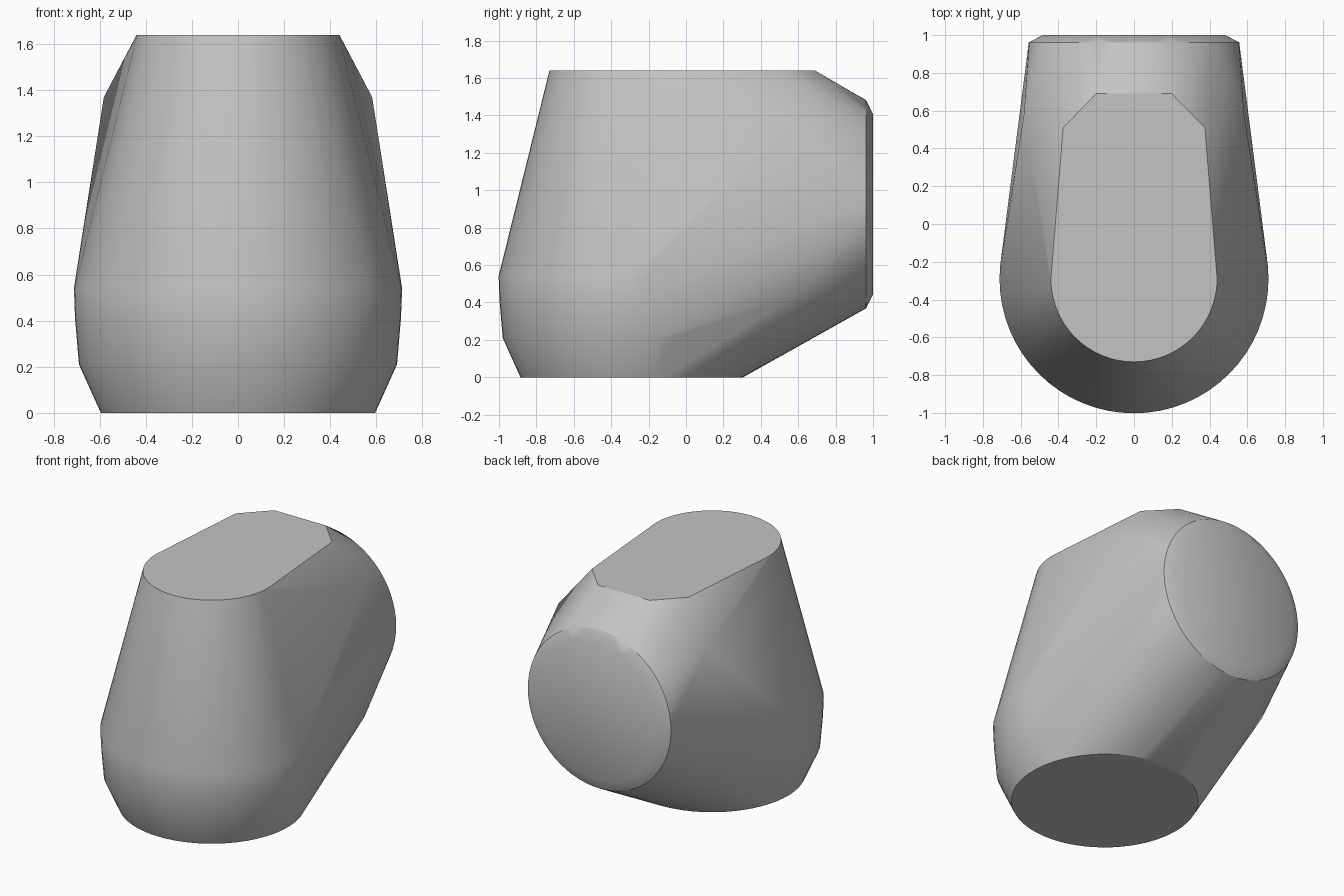
import bpy, bmesh
from math import sin, cos, pi, radians

cube = bpy.data.objects.get("Cube")
if cube:
    bpy.data.objects.remove(cube, do_unlink=True)

# Plain grey material
grey = bpy.data.materials.new("plain grey")
grey.use_nodes = True
colour = (0.55, 0.55, 0.55, 1)
grey.diffuse_color = colour
grey.node_tree.nodes["Principled BSDF"].inputs["Base Color"].default_value = colour

bm = bmesh.new()
CENTRE_Y, BACK_Z, SIDES = -0.29, 0.925, 64


def upright_ring(radius, z, arc=2 * pi, sides=SIDES):
    """Horizontal ring or front arc about the body axis."""
    for i in range(sides + (arc < 2 * pi)):
        a = pi + arc * i / sides
        bm.verts.new((radius * cos(a), CENTRE_Y + radius * sin(a), z))


def back_ring(radius, y, sides):
    """Vertical ring around the rear opening."""
    for i in range(sides):
        a = 2 * pi * i / sides
        bm.verts.new((radius * cos(a), y, BACK_Z + radius * sin(a)))


# Rounded base and belly
for radius, z in ((0.595, 0), (0.69, 0.21), (0.707, 0.41), (0.712, 0.54)):
    upright_ring(radius, z)

# Flat top: round front, chamfered rear corners
upright_ring(0.44, 1.64, pi, SIDES // 2)

# Rear disc with a thin bevel
back_ring(0.557, 0.962, SIDES)
back_ring(0.482, 1.0, 16)

# Top rear corners and side shoulders, mirrored
for side in (-1, 1):
    for x, y, z in ((0.375, 0.51, 1.64), (0.2, 0.69, 1.64),
                    (0.582, 0.585, 1.37), (0.575, 0.585, 0.435)):
        bm.verts.new((side * x, y, z))

# Stretch one convex skin over the sections
hull = bmesh.ops.convex_hull(bm, input=bm.verts[:])
unused = {g for key in ("geom_interior", "geom_unused") for g in hull[key]
          if isinstance(g, bmesh.types.BMVert)}
bmesh.ops.delete(bm, geom=list(unused), context='VERTS')
bmesh.ops.dissolve_limit(bm, angle_limit=radians(0.2),
                         verts=bm.verts[:], edges=bm.edges[:])
bmesh.ops.recalc_face_normals(bm, faces=bm.faces[:])

mesh = bpy.data.meshes.new("hull_body")
bm.to_mesh(mesh)
bm.free()
mesh.materials.append(grey)
body = bpy.data.objects.new("hull_body", mesh)
bpy.context.collection.objects.link(body)

# Smooth skin with crisp rims
bpy.ops.object.select_all(action='DESELECT')
body.select_set(True)
bpy.context.view_layer.objects.active = body
bpy.ops.object.shade_smooth_by_angle(angle=radians(30))
